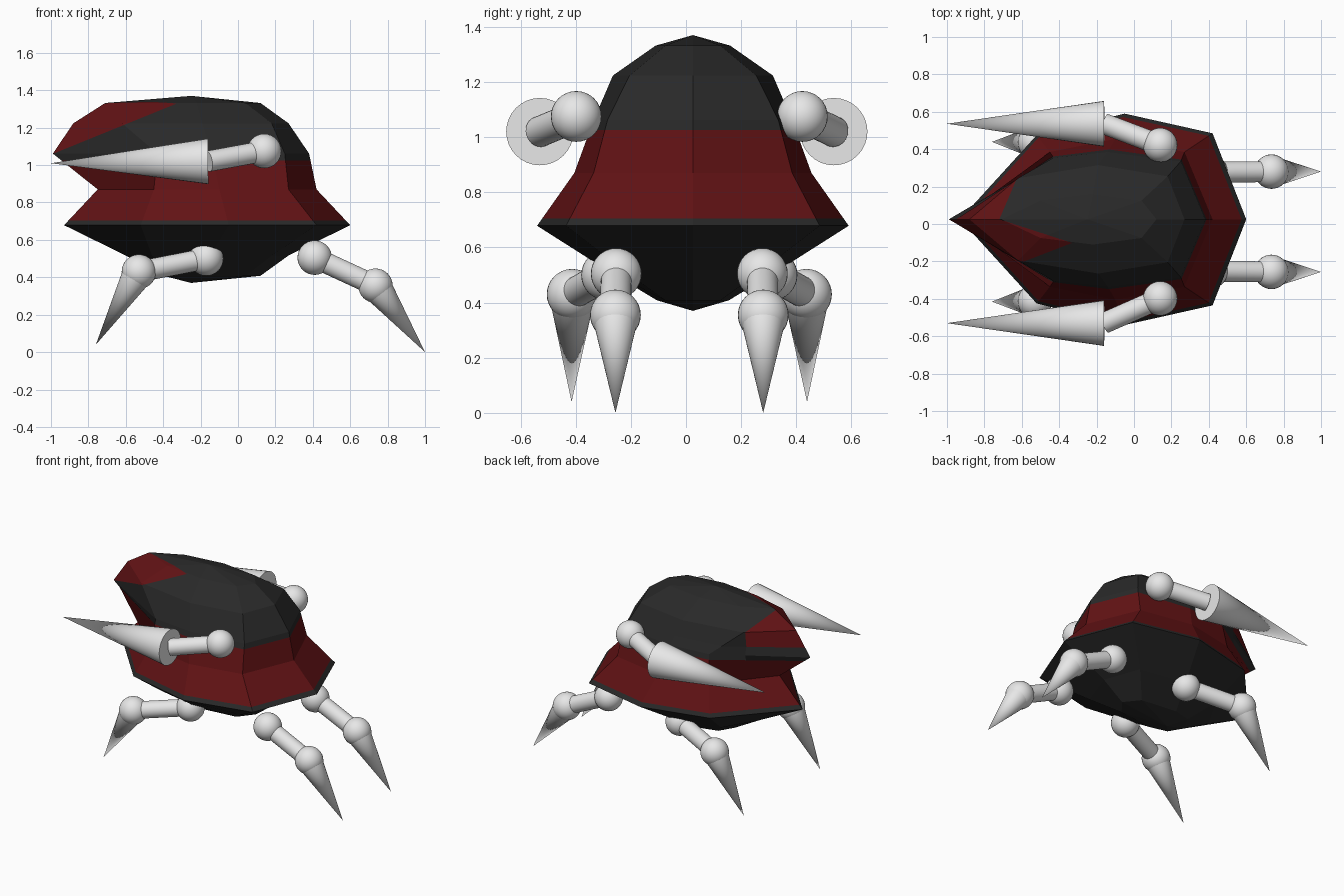
import bpy, bmesh, math
from mathutils import Vector

if "Cube" in bpy.data.objects:
    bpy.data.objects.remove(bpy.data.objects["Cube"])


def material(name, color):
    m = bpy.data.materials.new(name)
    m.use_nodes = True
    m.diffuse_color = (*color, 1)
    m.node_tree.nodes["Principled BSDF"].inputs["Base Color"].default_value = (*color, 1)
    return m


BLACK = material("charcoal shell", (0.022, 0.022, 0.022))
RED = material("dark red shell", (0.12, 0.006, 0.007))
GREY = material("pale grey limbs", (0.8, 0.8, 0.8))

# Shell rings from top to bottom:
# back x, back diagonal (x, y), side (x, y), front diagonal (x, y), front x
RINGS = [
    (0.12, (0.04, 0.10), (-0.22, 0.135), (-0.50, 0.10), -0.71),
    (0.27, (0.18, 0.23), (-0.19, 0.29), (-0.62, 0.22), -0.88),
    (0.38, (0.25, 0.31), (-0.14, 0.36), (-0.43, 0.33), -0.99),
    (0.42, (0.27, 0.36), (-0.10, 0.43), (-0.45, 0.36), -0.75),
    (0.60, (0.42, 0.46), (-0.05, 0.565), (-0.52, 0.45), -0.93),
    (0.27, (0.18, 0.25), (-0.15, 0.31), (-0.46, 0.24), -0.60),
    (0.12, (0.04, 0.10), (-0.22, 0.13), (-0.34, 0.10), -0.40),
]
CENTRE_Z, RADIUS, POLE_X = 0.87, 0.5, -0.25

# Brow patches: per side, planes as (point, direction towards the patch)
PATCHES = {
    1: [((0, 0, 1.12), (0, 0, 1)), ((-0.72, 0, 0), (-0.28, 0.12, 0))],
    -1: [((-0.99, 0, 1.06), (-0.26, 0, 0.64)), ((-0.72, 0, 0), (-0.12, -0.37, 0))],
}


def brow_side(face):
    c = face.calc_center_median()
    return (1 if c.y > 0 else -1) if c.x < -0.2 and c.z > 1.04 else 0


def cut(bm, faces, point, normal):
    geom = set(faces)
    for f in faces:
        geom.update(f.edges)
        geom.update(f.verts)
    bmesh.ops.bisect_plane(bm, geom=list(geom), dist=1e-5, plane_co=point, plane_no=normal)


def is_red(face):
    c = face.calc_center_median()
    if 0.705 < c.z < 1.025:
        return True
    side = brow_side(face)
    return bool(side) and all((c - Vector(p)).dot(Vector(n)) > 0 for p, n in PATCHES[side])


def build_shell():
    bm = bmesh.new()
    loops = []
    for i, (back, bd, mid, fd, front) in enumerate(RINGS):
        z = CENTRE_Z + RADIUS * math.cos(math.pi * (i + 1) / 8)
        outline = [(back, 0), bd, mid, fd, (front, 0)]
        outline += [(x, -y) for x, y in (fd, mid, bd)]
        loops.append([bm.verts.new((x, y, z)) for x, y in outline])
    for a, b in zip(loops, loops[1:]):
        for j in range(8):
            k = (j + 1) % 8
            bm.faces.new((a[j], a[k], b[k], b[j]))
    for loop, s in ((loops[0], 1), (loops[-1], -1)):
        pole = bm.verts.new((POLE_X, 0, CENTRE_Z + s * RADIUS))
        for j in range(8):
            bm.faces.new((loop[j], loop[(j + 1) % 8], pole))
    # Colour borders
    for z in (1.025, 0.705):
        cut(bm, bm.faces[:], (0, 0, z), (0, 0, 1))
    for side, planes in PATCHES.items():
        for point, normal in planes:
            cut(bm, [f for f in bm.faces if brow_side(f) == side], point, normal)
    bmesh.ops.recalc_face_normals(bm, faces=bm.faces[:])
    for f in bm.faces:
        f.material_index = int(is_red(f))
    mesh = bpy.data.meshes.new("shell")
    bm.to_mesh(mesh)
    bm.free()
    mesh.materials.append(BLACK)
    mesh.materials.append(RED)
    ob = bpy.data.objects.new("shell", mesh)
    ob.location.y = 0.025
    bpy.context.collection.objects.link(ob)


def finish(name):
    ob = bpy.context.object
    ob.name = name
    ob.data.materials.append(GREY)
    bpy.ops.object.shade_smooth_by_angle(angle=math.radians(40))


def ball(name, pos, r):
    bpy.ops.mesh.primitive_uv_sphere_add(segments=32, ring_count=16, radius=r, location=pos)
    finish(name)


def rod(name, a, b, r1, r2):
    a, b = Vector(a), Vector(b)
    d = b - a
    bpy.ops.mesh.primitive_cone_add(vertices=32, radius1=r1, radius2=r2, depth=d.length,
                                    location=(a + b) / 2,
                                    rotation=d.to_track_quat("Z", "Y").to_euler())
    finish(name)


def limb(name, root, joint, tip, spike_r, joint_r):
    ball(name + "_root_ball", root, 0.092)
    rod(name + "_link", root, joint, 0.056, 0.056)
    if joint_r:
        ball(name + "_knee_ball", joint, joint_r)
    rod(name + "_spike", joint, tip, spike_r, 0)


build_shell()

# Mirrored claws and legs
for s, side in ((1, "left"), (-1, "right")):
    def at(x, y, z, mid=0.012):
        return (x, mid + s * y, z)
    limb(side + "_claw", at(0.14, 0.41, 1.075), at(-0.16, 0.533, 1.02, 0.003),
         at(-1.0, 0.533, 1.01, 0.003), 0.122, 0)
    limb(side + "_rear_leg", at(0.41, 0.265, 0.505), at(0.735, 0.268, 0.355),
         at(1.0, 0.268, 0.0), 0.085, 0.092)
    limb(side + "_fore_leg", at(-0.17, 0.30, 0.50), at(-0.53, 0.425, 0.43),
         at(-0.76, 0.427, 0.04), 0.085, 0.092)
